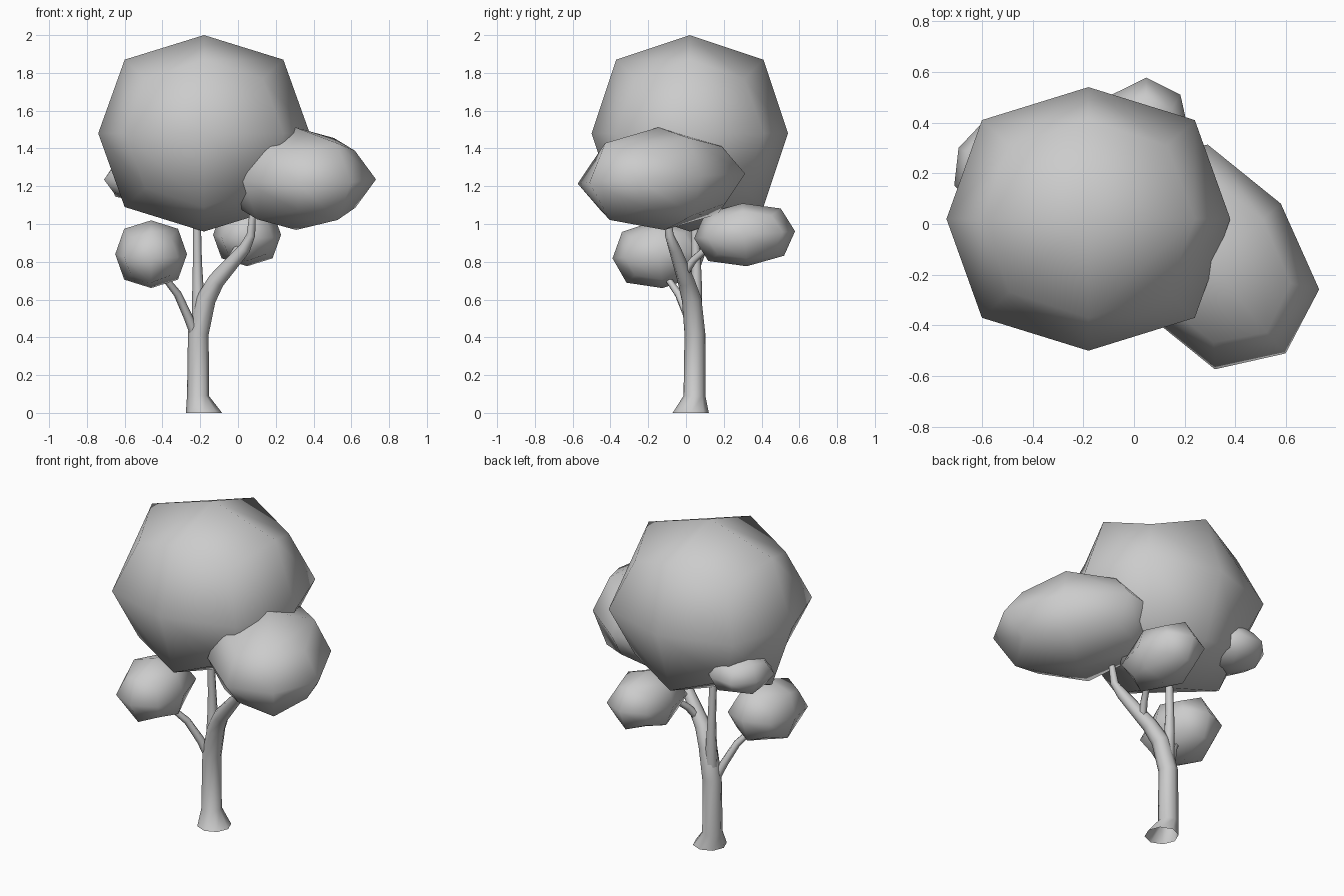
import bpy, bmesh, math
from mathutils import Vector, Euler, Matrix

if "Cube" in bpy.data.objects:
    bpy.data.objects.remove(bpy.data.objects["Cube"])


def add_object(name, bm):
    bmesh.ops.recalc_face_normals(bm, faces=bm.faces)
    for f in bm.faces:
        f.smooth = True
    mesh = bpy.data.meshes.new(name)
    bm.to_mesh(mesh)
    bm.free()
    ob = bpy.data.objects.new(name, mesh)
    bpy.context.collection.objects.link(ob)
    return ob


def foliage(name, centre, half, rot=(0, 0, 0)):
    """Box rounded by one subdivision step into a 26-point ball."""
    bm = bmesh.new()
    bmesh.ops.create_cube(bm, size=2)
    euler = Euler([math.radians(a) for a in rot])
    bm.transform(Matrix.LocRotScale(Vector(centre), euler, Vector(half)))
    ob = add_object(name, bm)
    sub = ob.modifiers.new("round", 'SUBSURF')
    sub.levels = sub.render_levels = 1
    sub.use_limit_surface = False


def limb(name, path, sides=8, flat_start=False):
    """Tapered tube through (x, y, z, radius) points, open at the ends."""
    bm = bmesh.new()
    pts = [Vector(p[:3]) for p in path]
    rings = []
    for i, p in enumerate(pts):
        axis = pts[min(i + 1, len(pts) - 1)] - pts[max(i - 1, 0)]
        if flat_start and i < 2:
            axis = Vector((0, 0, 1))
        side = Vector((0, 1, 0)).cross(axis).normalized()
        other = axis.cross(side).normalized()
        ring = []
        for k in range(sides):
            a = 2 * math.pi * k / sides
            ring.append(bm.verts.new(p + path[i][3] * (side * math.cos(a) + other * math.sin(a))))
        rings.append(ring)
    for lo, hi in zip(rings, rings[1:]):
        for k in range(sides):
            n = (k + 1) % sides
            bm.faces.new((lo[k], lo[n], hi[n], hi[k]))
    add_object(name, bm)


# Foliage masses
foliage("main_crown", (-0.18, 0.02, 1.48), (0.56, 0.52, 0.52))
foliage("right_crown", (0.305, -0.13, 1.24), (0.346, 0.481, 0.272), (2.4, -2.5, 37.5))
foliage("left_crown", (-0.46, -0.14, 0.84), (0.19, 0.25, 0.18), (5, 0, 0))
foliage("back_crown", (0.048, 0.31, 0.943), (0.18, 0.268, 0.167), (4, 0, 0))
foliage("small_crown", (-0.52, 0.22, 1.235), (0.19, 0.19, 0.12), (0, 0, -25))

# Trunk with flared foot, bending into the right-hand bough
limb("trunk", [(-0.18, 0.025, 0, 0.096), (-0.212, 0.045, 0.09, 0.058),
               (-0.21, 0.047, 0.42, 0.055), (-0.17, 0.03, 0.60, 0.052),
               (-0.115, 0.0, 0.70, 0.045), (0.035, -0.06, 0.87, 0.032),
               (0.068, -0.088, 0.94, 0.023), (0.078, -0.10, 1.06, 0.017)],
     flat_start=True)

# Branches
limb("centre_branch", [(-0.205, 0.045, 0.48, 0.04), (-0.212, 0.055, 0.66, 0.03),
                       (-0.215, 0.055, 0.80, 0.024), (-0.218, 0.045, 1.03, 0.021)])
limb("left_branch", [(-0.22, 0.04, 0.40, 0.028), (-0.265, 0.01, 0.51, 0.024),
                     (-0.32, -0.04, 0.63, 0.021), (-0.40, -0.11, 0.73, 0.016)], 6)
limb("back_branch", [(-0.07, -0.01, 0.74, 0.025), (-0.04, 0.04, 0.81, 0.02),
                     (0.0, 0.12, 0.88, 0.017), (0.03, 0.22, 0.93, 0.015)], 6)
